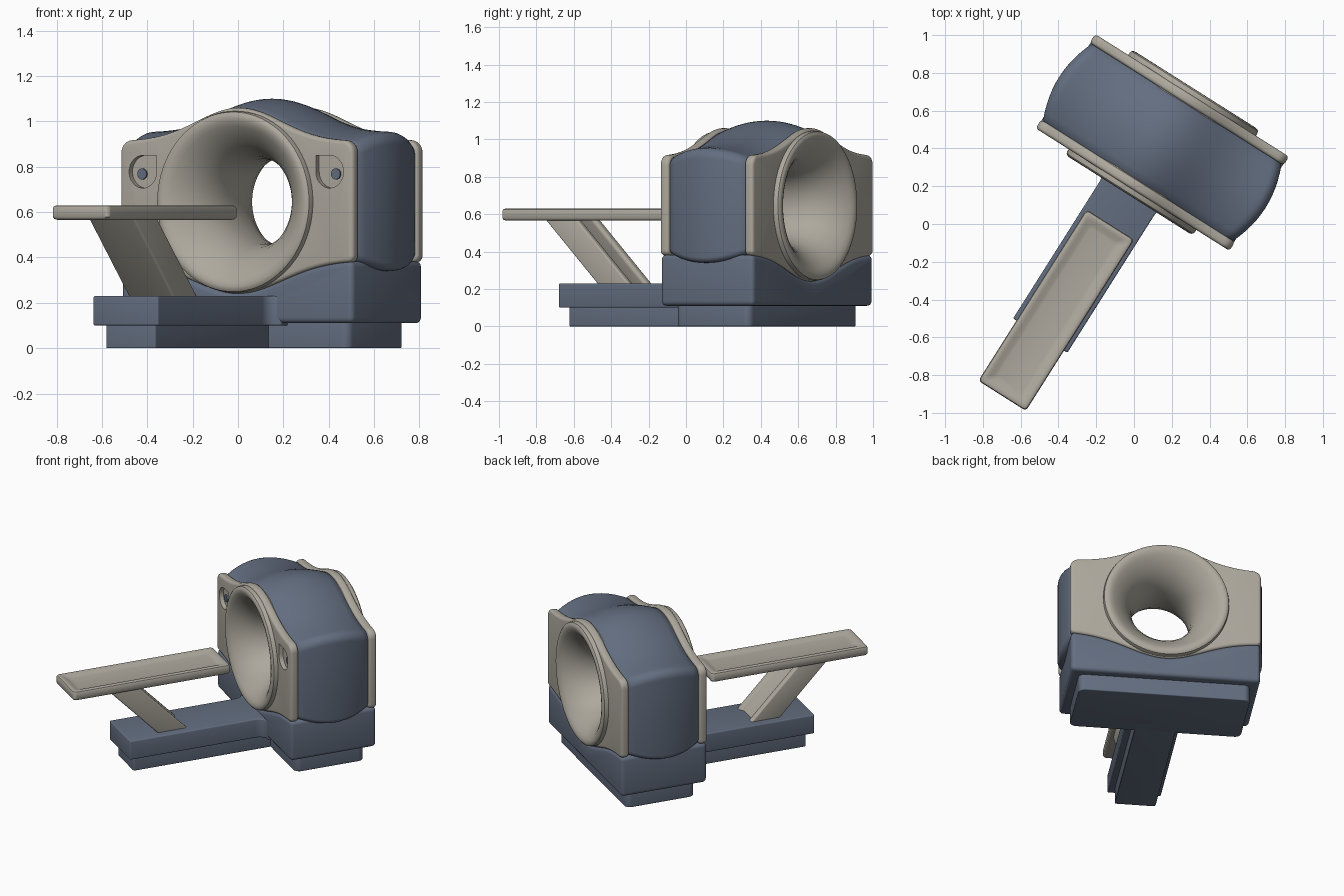
import bpy, bmesh, math

if "Cube" in bpy.data.objects:
    bpy.data.objects.remove(bpy.data.objects["Cube"])

ROT = math.radians(-32.3)      # whole scanner is turned about z
C = -0.104                     # local x of the symmetry axis
BZ = 0.645                     # bore centre height


def material(name, col):
    m = bpy.data.materials.new(name)
    m.diffuse_color = (*col, 1)
    m.use_nodes = True
    m.node_tree.nodes["Principled BSDF"].inputs["Base Color"].default_value = m.diffuse_color
    return m


BEIGE = material("warm_beige", (0.42, 0.395, 0.34))
BLUE = material("slate_blue", (0.125, 0.155, 0.215))


def loft(name, rings, mat, bevel=0, cutters=(), closed=False):
    """Skin a list of point rings, then bevel, cut and smooth the result."""
    bm = bmesh.new()
    vs = [[bm.verts.new((p[0] + C, p[1], p[2])) for p in r] for r in rings]
    n = len(vs[0])
    pairs = list(zip(vs, vs[1:]))
    if closed:
        pairs.append((vs[-1], vs[0]))
    else:
        bm.faces.new(vs[0])
        bm.faces.new(vs[-1])
    for a, b in pairs:
        for i in range(n):
            j = (i + 1) % n
            bm.faces.new((a[i], a[j], b[j], b[i]))
    bmesh.ops.recalc_face_normals(bm, faces=bm.faces)
    me = bpy.data.meshes.new(name)
    bm.to_mesh(me)
    bm.free()
    me.materials.append(mat)
    ob = bpy.data.objects.new(name, me)
    bpy.context.collection.objects.link(ob)
    ob.rotation_euler.z = ROT
    if bevel:
        m = ob.modifiers.new("bevel", 'BEVEL')
        m.width, m.segments = bevel, 4
        m.limit_method, m.angle_limit = 'ANGLE', math.radians(40)
    for c in cutters:
        m = ob.modifiers.new("cut", 'BOOLEAN')
        m.operation, m.object = 'DIFFERENCE', c
    if bevel or cutters:
        bpy.context.view_layer.update()
        dg = bpy.context.evaluated_depsgraph_get()
        baked = bpy.data.meshes.new_from_object(ob.evaluated_get(dg))
        ob.modifiers.clear()
        ob.data = baked
    bpy.ops.object.select_all(action='DESELECT')
    ob.select_set(True)
    bpy.context.view_layer.objects.active = ob
    bpy.ops.object.shade_smooth_by_angle(angle=math.radians(35))
    return ob


def along_y(pts, *ys):
    return [[(d, y, z) for d, z in pts] for y in ys]


def along_z(pts, *zs):
    return [[(d, y, z) for d, y in pts] for z in zs]


def arc(cx, cy, r, a0, a1, n=6):
    return [(cx + r * math.cos(math.radians(a0 + (a1 - a0) * i / n)),
             cy + r * math.sin(math.radians(a0 + (a1 - a0) * i / n))) for i in range(n + 1)]


def rrect(w, y0, y1, r, s=0):
    """Rounded rectangle in plan, shrunk by s."""
    w, y0, y1 = w - s, y0 + s, y1 - s
    return (arc(w - r, y1 - r, r, 0, 90) + arc(-w + r, y1 - r, r, 90, 180)
            + arc(-w + r, y0 + r, r, 180, 270) + arc(w - r, y0 + r, r, 270, 360))


def mirror(half):
    """Complete a right-hand outline that starts and ends on d = 0."""
    return half + [(-d, z) for d, z in half[-2:0:-1]]


def z_top(d):
    return 0.912 + 0.148 * math.exp(-(d / 0.3) ** 2)


def z_bot(d):
    return 0.385 - 0.145 * math.exp(-(d / 0.33) ** 2)


def outline(off=0):
    """Humped gantry outline, grown by off."""
    w, r, q = 0.607 + off, 0.055, 0.03
    top = [(w - r) * i / 20 for i in range(21)]
    bot = [(w - q) * i / 20 for i in range(20, -1, -1)]
    half = [(d, z_top(d) + off) for d in top]
    half += arc(w - r, z_top(w - r) + off - r, r, 90, 0)[1:]
    half += arc(w - q, z_bot(w - q) - off + q, q, 0, -90)
    half += [(d, z_bot(d) - off) for d in bot[1:]]
    return mirror(half)


# cutters for the bore and the control recesses
bore = loft("bore_cutter", along_y(arc(0, BZ, 0.37, 0, 354.375, 63), -0.2, 1.2), BEIGE)
drop = [(0.415, 0.85)] + arc(0.487, 0.778, 0.072, 90, -180, 20)
recess = [loft("recess_cutter", along_y([(s * d, z) for d, z in drop], 0.1, 0.178), BEIGE)
          for s in (-1, 1)]

# gantry end plates
loft("front_plate", along_y(outline(), 0.15, 0.205), BEIGE, 0.018, [bore] + recess)
loft("back_plate", along_y(outline(), 0.685, 0.74), BEIGE, 0.018, [bore])

# bulging gantry body between the plates
rings = along_y(outline(-0.03), 0.195)
for i in range(13):
    t = -1 + i / 6
    rings += along_y(outline(0.04 - 0.05 * t * t), 0.445 + 0.235 * t)
rings += along_y(outline(-0.03), 0.695)
loft("gantry_body", rings, BLUE, 0, [bore])

for c in [bore] + recess:
    bpy.data.objects.remove(c)

# flared bore tunnel, turned about the y axis
prof = [(.2, .40), (.137, .40), (.124, .396), (.117, .386), (.115, .373), (.119, .355),
        (.131, .334), (.158, .30), (.2, .26), (.25, .227), (.31, .202), (.37, .189)]
prof = prof + [(.445, .185)] + [(.89 - v, r) for v, r in prof[::-1]]
loft("bore_tunnel", [[(r * math.cos(a), v, BZ + r * math.sin(a)) for v, r in prof]
                     for a in (math.tau * i / 80 for i in range(80))], BEIGE, closed=True)

# control buttons
for side, s in (("left", -1), ("right", 1)):
    loft(side + "_button", along_y(arc(s * 0.505, 0.768, 0.024, 0, 345, 23), 0.17, 0.185), BLUE)

# gantry base with a dipped top, and its plinth
ds = [0.603 * i / 20 for i in range(21)]
half = [(d, z_bot(d) + 0.004) for d in ds] + [(0.603, 0.11), (0, 0.11)]
loft("gantry_base", along_y(mirror(half), 0.152, 0.738), BLUE, 0.025)
loft("gantry_plinth", along_z(rrect(0.545, 0.21, 0.68, 0.04), 0, 0.13), BLUE, 0.006)

# table base, filleted into the gantry base, and its plinth
half = [(0, -0.765), (0.17, -0.765)] + arc(0.23, 0.095, 0.06, 180, 90) + [(0.23, 0.25), (0, 0.25)]
loft("table_base", along_z(mirror(half), 0.1, 0.23), BLUE, 0.008)
loft("table_plinth", along_z(rrect(0.13, -0.725, 0.3, 0.012), 0, 0.12), BLUE, 0.004)

# slanted table support with a channel on its upper face
sec = mirror([(0, -.1), (.118, -.1), (.118, .1), (.078, .1), (.06, .078), (0, .078)])
loft("table_support", [[(d, y - 0.448, 0.222) for d, y in sec],
                       [(d, y - 0.79, 0.578) for d, y in sec]], BEIGE, 0.01)

# patient table with a shallow tray
steps = [(.566, .014), (.570, .005), (.578, 0), (.618, 0), (.626, .004), (.63, .012),
         (.63, .022), (.626, .036), (.617, .055), (.614, .07)]
loft("patient_table", [along_z(rrect(0.149, -1.142, -0.07, 0.02, s), z)[0] for z, s in steps], BEIGE)
